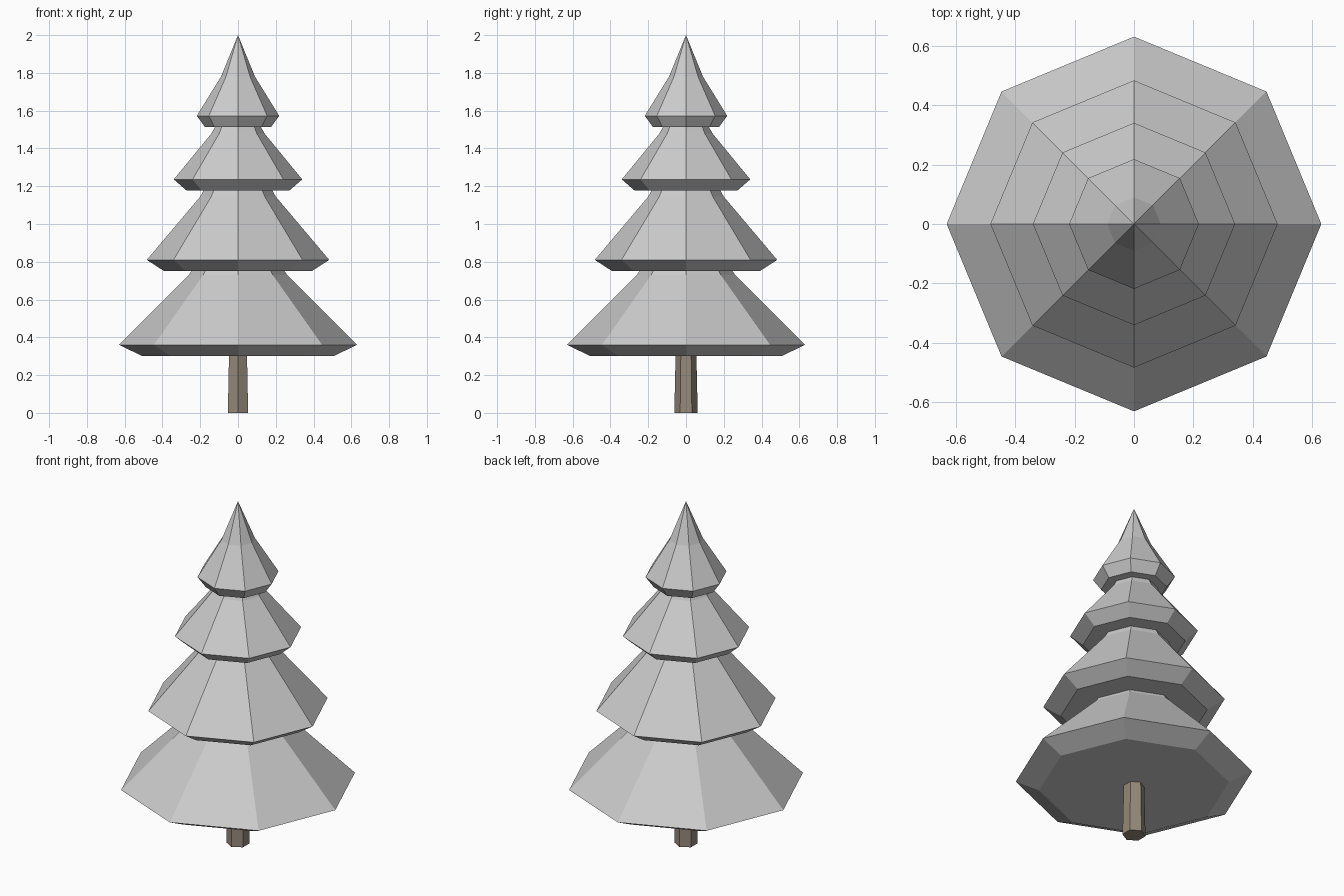
import bpy, bmesh
from math import cos, sin, pi

if "Cube" in bpy.data.objects:
    bpy.data.objects.remove(bpy.data.objects["Cube"])


def lathe(name, profile, sides, start=0.0):
    """Faceted solid from (radius, z) rings, bottom to top; radius 0 is an apex."""
    bm = bmesh.new()
    rings = []
    for r, z in profile:
        if r == 0:
            rings.append([bm.verts.new((0, 0, z))] * sides)
        else:
            rings.append([bm.verts.new((r * cos(start + 2 * pi * i / sides),
                                        r * sin(start + 2 * pi * i / sides), z))
                          for i in range(sides)])
    for low, high in zip(rings, rings[1:]):
        for i in range(sides):
            j = (i + 1) % sides
            corners = [low[i], low[j], high[j], high[i]]
            bm.faces.new(list(dict.fromkeys(corners)))
    bm.faces.new(rings[0][::-1])
    if profile[-1][0] > 0:
        bm.faces.new(rings[-1])
    bmesh.ops.recalc_face_normals(bm, faces=bm.faces[:])
    mesh = bpy.data.meshes.new(name)
    bm.to_mesh(mesh)
    bm.free()
    obj = bpy.data.objects.new(name, mesh)
    bpy.context.collection.objects.link(obj)
    return obj


# Foliage tiers: underside, flared rim, steeper shoulder, tip
tiers = [
    [(0.505, 0.30), (0.63, 0.36), (0.26, 0.73), (0, 1.13)],
    [(0.39, 0.75), (0.483, 0.81), (0.20, 1.145), (0, 1.50)],
    [(0.273, 1.178), (0.34, 1.236), (0.14, 1.48), (0, 1.74)],
    [(0.175, 1.513), (0.218, 1.573), (0.09, 1.78), (0, 2.0)],
]
for n, profile in enumerate(tiers, 1):
    lathe(f"foliage_tier_{n}", profile, 8)

# Six-sided tapered trunk
trunk = lathe("trunk", [(0.062, 0), (0.055, 0.31)], 6, pi / 2)
bark = bpy.data.materials.new("bark")
bark.diffuse_color = (0.3, 0.25, 0.19, 1)
bark.use_nodes = True
bark.node_tree.nodes["Principled BSDF"].inputs["Base Color"].default_value = bark.diffuse_color
trunk.data.materials.append(bark)
